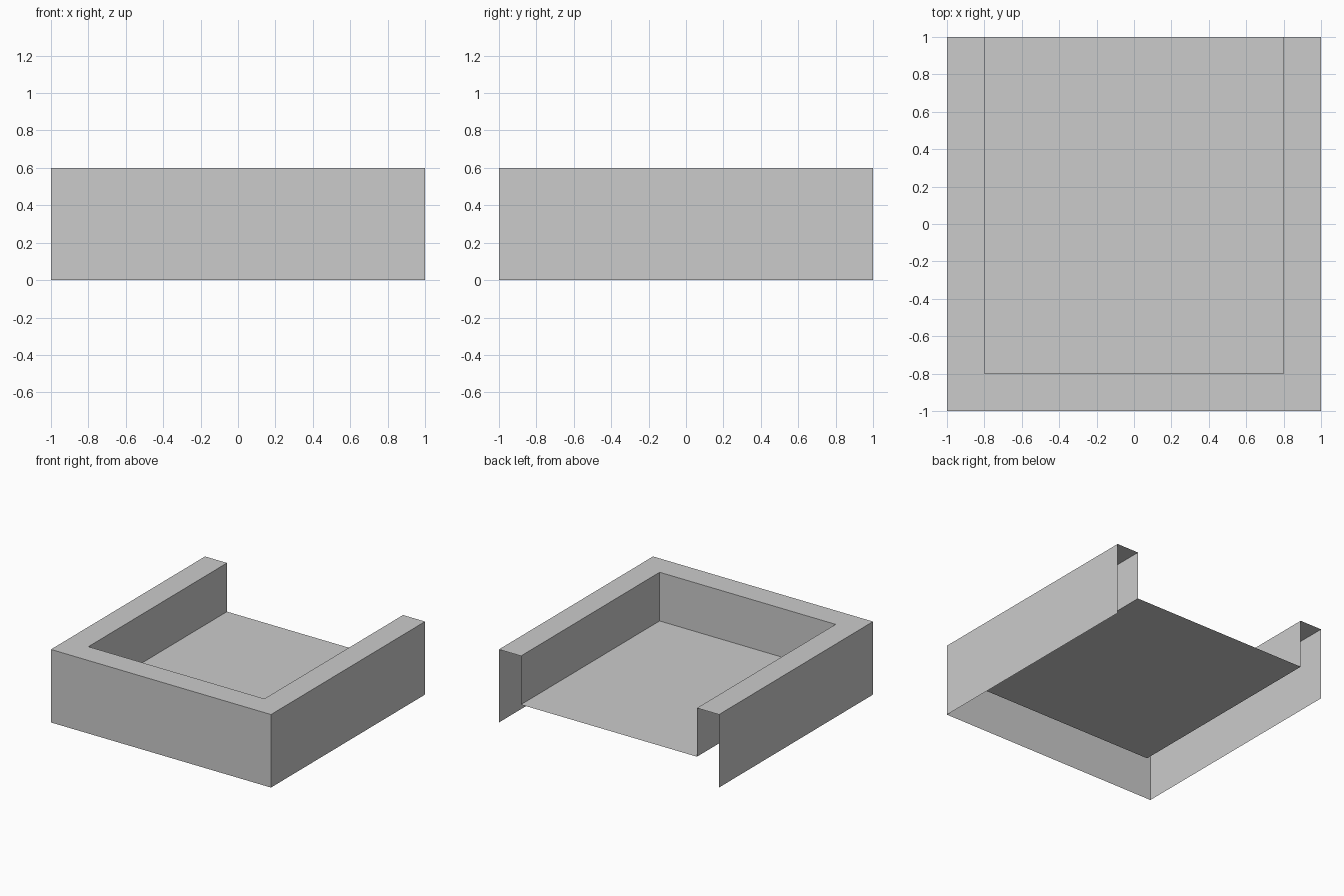
import bpy, bmesh

if "Cube" in bpy.data.objects:
    bpy.data.objects.remove(bpy.data.objects["Cube"])

HEIGHT, FLOOR = 0.6, 0.2


def u_path(half, z):
    """U-shaped outline, open at the back (y = 1)."""
    return [(-half, 1, z), (-half, -half, z), (half, -half, z), (half, 1, z)]


bm = bmesh.new()

# Open shell section: outer wall foot, outer rim, inner rim, floor edge
section = [(1.0, 0), (1.0, HEIGHT), (0.8, HEIGHT), (0.8, FLOOR)]
rings = [[bm.verts.new(p) for p in u_path(h, z)] for h, z in section]

# Outer walls, flat rim and inner walls
for low, high in zip(rings, rings[1:]):
    for i in range(3):
        bm.faces.new((low[i], low[i + 1], high[i + 1], high[i]))

# Raised floor between the inner walls
bm.faces.new(rings[-1])

mesh = bpy.data.meshes.new("open_tray")
bm.to_mesh(mesh)
bm.free()
tray = bpy.data.objects.new("open_tray", mesh)
bpy.context.collection.objects.link(tray)
